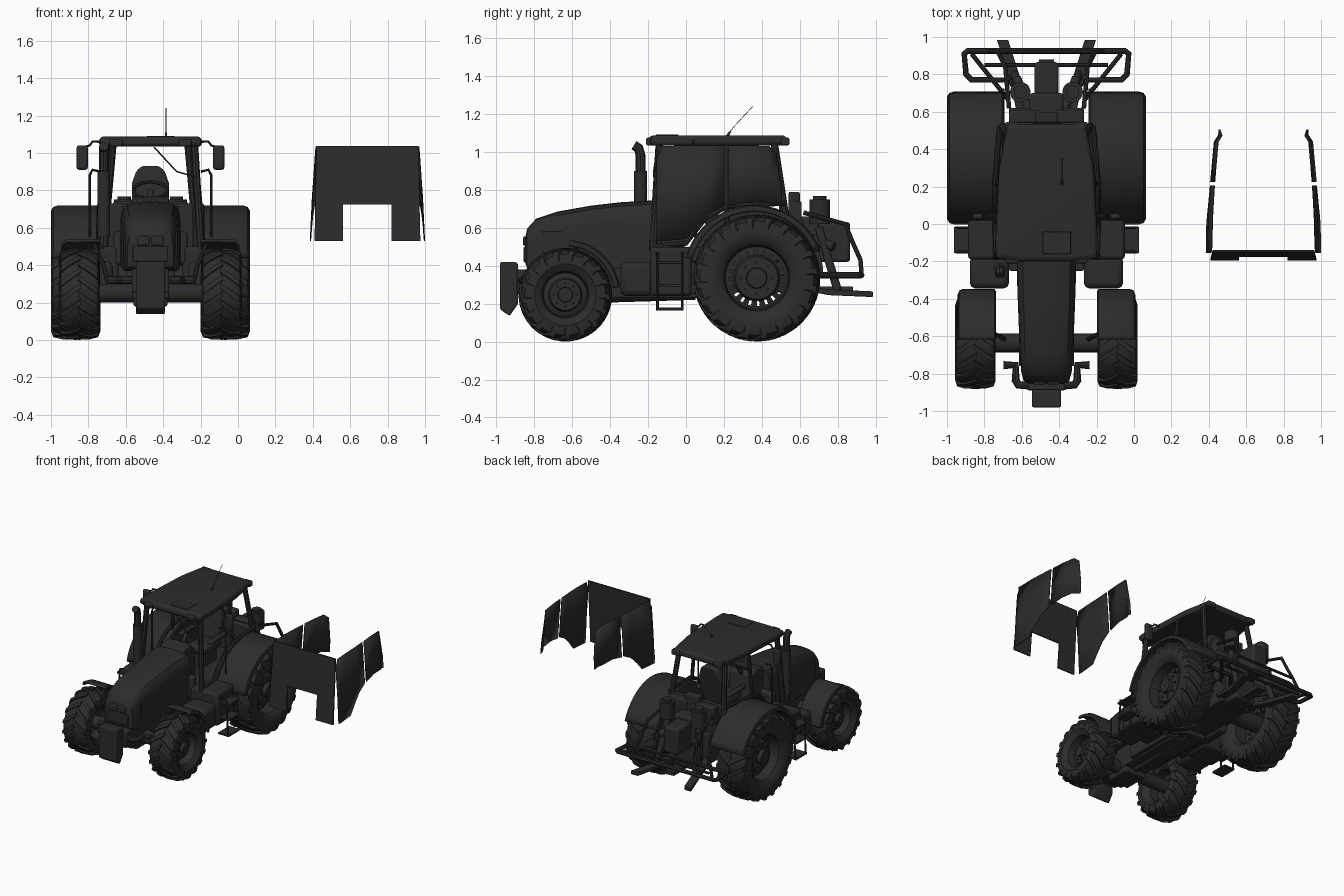
import bpy, bmesh, math
from mathutils import Vector

if "Cube" in bpy.data.objects:
    bpy.data.objects.remove(bpy.data.objects["Cube"], do_unlink=True)

CX = -0.468      # tractor centre line
GX = 0.692       # centre line of the detached glazing

mat = bpy.data.materials.new("dark_charcoal")
mat.use_nodes = True
COL = (0.025, 0.025, 0.025, 1)
mat.diffuse_color = COL
mat.node_tree.nodes["Principled BSDF"].inputs["Base Color"].default_value = COL


def finish(name, bm, mir=False, bevel=0, cx=CX, solid=0):
    bmesh.ops.recalc_face_normals(bm, faces=bm.faces[:])
    me = bpy.data.meshes.new(name)
    bm.to_mesh(me)
    bm.free()
    me.shade_smooth()
    me.set_sharp_from_angle(angle=math.radians(35))
    me.materials.append(mat)
    ob = bpy.data.objects.new(name, me)
    ob.location.x = cx
    bpy.context.collection.objects.link(ob)
    if solid:
        ob.modifiers.new("thickness", 'SOLIDIFY').thickness = solid
    if bevel:
        b = ob.modifiers.new("bevel", 'BEVEL')
        b.width, b.segments = bevel, 2
    if mir:
        ob.modifiers.new("mirror", 'MIRROR').use_mirror_merge = False
    return ob


def loft(name, rings, closed=True, caps=True, **kw):
    """Skin a list of equal-length point rings."""
    bm = bmesh.new()
    vs = [[bm.verts.new(p) for p in r] for r in rings]
    n = len(rings[0])
    for a, b in zip(vs, vs[1:]):
        for i in range(n if closed else n - 1):
            j = (i + 1) % n
            bm.faces.new((a[i], a[j], b[j], b[i]))
    if caps:
        bm.faces.new(vs[0])
        bm.faces.new(vs[-1])
    return finish(name, bm, **kw)


def prism(name, prof, x0, x1, **kw):
    """Extrude a (y, z) outline across x."""
    return loft(name, [[(x, y, z) for y, z in prof] for x in (x0, x1)], **kw)


def box(name, x, y, z, bevel=0.008, **kw):
    (y0, y1), (z0, z1) = y, z
    return prism(name, [(y0, z0), (y1, z0), (y1, z1), (y0, z1)], *x, bevel=bevel, **kw)


def rod(name, a, b, r, r2=None, seg=20, **kw):
    a, b = Vector(a), Vector(b)
    q = (b - a).to_track_quat('Z', 'Y')
    ring = lambda c, rad: [c + q @ Vector((rad * math.cos(t), rad * math.sin(t), 0))
                           for t in (2 * math.pi * i / seg for i in range(seg))]
    return loft(name, [ring(a, r), ring(b, r if r2 is None else r2)], **kw)


def tube(name, pts, r, **kw):
    cu = bpy.data.curves.new(name, 'CURVE')
    cu.dimensions, cu.bevel_depth, cu.bevel_resolution = '3D', r, 2
    cu.use_fill_caps = True
    sp = cu.splines.new('POLY')
    sp.points.add(len(pts) - 1)
    for p, c in zip(sp.points, pts):
        p.co = (*c, 1)
    ob = bpy.data.objects.new(name, cu)
    bm = bmesh.new()
    me = bpy.data.meshes.new_from_object(ob)
    bm.from_mesh(me)
    bpy.data.objects.remove(ob)
    return finish(name, bm, **kw)


def lathe(name, prof, y, z, seg=48, holes=None, **kw):
    """Spin (radius, x) points round a sideways axle; optionally pierce one band."""
    bm = bmesh.new()
    ring = lambda r, x: [bm.verts.new((x, y + r * math.cos(t), z + r * math.sin(t)))
                         for t in (2 * math.pi * i / seg for i in range(seg))]
    vs = [ring(*p) for p in prof]
    for k, (a, b) in enumerate(zip(vs, vs[1:])):
        for i in range(seg):
            if not (k == holes and i % 3 == 0):
                j = (i + 1) % seg
                bm.faces.new((a[i], a[j], b[j], b[i]))
    return finish(name, bm, mir=True, **kw)


def wheel(name, y, R, rim, xc, w, lugs):
    z = R
    q = R - 0.015
    lathe(name + "_tyre", [(rim, xc - .8 * w), (rim + .03, xc - .97 * w), (q - .07, xc - w),
          (q - .02, xc - .92 * w), (q, xc - .6 * w), (q + .004, xc), (q, xc + .6 * w),
          (q - .02, xc + .92 * w), (q - .07, xc + w), (rim + .03, xc + .97 * w),
          (rim, xc + .8 * w)], y, z, 56)
    lathe(name + "_rim", [(rim + .008, xc - .8 * w), (rim - .015, xc - .6 * w), (rim - .02, xc + .1 * w),
          (rim * .8, xc + .15 * w), (rim * .66, xc + .2 * w), (rim * .6, xc + .45 * w),
          (rim * .3, xc + .45 * w), (rim * .28, xc + .7 * w), (.001, xc + .72 * w)],
          y, z, 60, holes=3 if rim > .16 else None)
    lathe(name + "_rim_lip", [(rim - .02, xc + .1 * w), (rim - .012, xc + .7 * w),
          (rim + .008, xc + .84 * w), (rim + .012, xc + .8 * w)], y, z, 56)
    for i in range(8):
        t = math.pi * i / 4
        c = (y + rim * .45 * math.cos(t), z + rim * .45 * math.sin(t))
        rod(name + "_bolt", (xc + .4 * w, *c), (xc + .53 * w, *c), .008, seg=6, mir=True)
    # angled tread bars, staggered left and right
    bm = bmesh.new()
    step = 2 * math.pi / lugs
    for s in (-1, 1):
        for i in range(lugs):
            rows = []
            for f, sw, rt in ((-.06, 0, R), (.5, .5, R - .002), (.9, .85, R - .014), (1.0, .95, R - .045)):
                a = step * (i + (.5 if s > 0 else 0) - sw)
                h = step * .21
                rows.append([bm.verts.new((xc + s * f * w, y - r * math.cos(a + d), z + r * math.sin(a + d)))
                             for r, d in ((rt - .03, -h), (rt, -h * .8), (rt, h * .8), (rt - .03, h))])
            for a, b in zip(rows, rows[1:]):
                for k in range(4):
                    bm.faces.new((a[k], a[k - 1], b[k - 1], b[k]))
            bm.faces.new(rows[0])
            bm.faces.new(rows[-1])
    finish(name + "_tread", bm, mir=True)


def guard(name, cy, cz, r, a0, a1, x0, x1):
    """Curved wheel cover with rounded outer edges."""
    w = x1 - x0
    angles = [math.radians(a0 + (a1 - a0) * i / 20) for i in range(21)]
    loft(name, [[(x0 + f * w, cy + (r - d) * math.cos(t), cz + (r - d) * math.sin(t)) for t in angles]
         for f, d in ((0, .012), (.04, 0), (.88, 0), (.96, .008), (1, .03))], closed=False, caps=False, mir=True, solid=.014)


# wheels and mudguards
wheel("rear_wheel", .373, .335, .185, .40, .132, 20)
wheel("front_wheel", -.636, .247, .135, .38, .108, 17)
guard("rear_fender", .36, .345, .375, 22, 165, .225, .532)
prism("fender_inner_wall", [(.36 + .365 * math.cos(math.pi * i / 20), .345 + .365 * math.sin(math.pi * i / 20))
      for i in range(21)], .225, .24, mir=True)
guard("front_mudguard", -.636, .247, .29, 8, 86, .27, .475)
tube("mudguard_stay", [(.22, -.62, .27), (.25, -.6, .4), (.3, -.58, .51)], .012, mir=True)

# bonnet
rings = []
for y, w, zb, zt in ((-.85, .1, .42, .53), (-.838, .122, .39, .595), (-.79, .135, .37, .648),
                     (-.68, .143, .37, .685), (-.5, .15, .38, .717), (-.34, .156, .39, .735), (-.16, .16, .4, .745)):
    half = [(w, zb), (w, zt - .1), (w * .95, zt - .05), (w * .8, zt - .02), (w * .45, zt - .004)]
    rings.append([(x, y, z) for x, z in half + [(0, zt)] + [(-x, z) for x, z in half[::-1]]])
loft("bonnet", rings)
box("grille", (-.095, .095), (-.856, -.84), (.42, .5), .005)
box("headlight", (.006, .07), (-.859, -.84), (.505, .555), .008, mir=True)
box("side_vent", (.13, .146), (-.76, -.5), (.45, .58), .004, mir=True)

# front weight and carrier
prism("front_weight", [(-.98, .17), (-.93, .135), (-.885, .2), (-.885, .41), (-.9, .42), (-.98, .42)], -.078, .078, bevel=.008)
box("weight_bracket", (-.1, .1), (-.89, -.78), (.25, .38))
tube("front_guard", [(.07, -.865, .32), (.15, -.86, .32), (.165, -.835, .32), (.165, -.755, .32), (.23, -.755, .32)], .022, mir=True)

# chassis and axles
box("engine_block", (-.1, .1), (-.82, 0), (.22, .46))
box("sump", (-.13, .13), (-.45, .1), (.23, .4))
box("gearbox", (-.13, .13), (0, .58), (.26, .5))
box("chassis_rail", (.13, .2), (-.25, .25), (.25, .32), mir=True)
rod("rear_axle", (-.38, .37, .335), (.38, .37, .335), .065)
rod("front_axle", (-.38, -.636, .25), (.38, -.636, .25), .05)
box("axle_pivot", (-.09, .09), (-.74, -.54), (.18, .3))
rod("drive_shaft", (0, -.6, .23), (0, .05, .25), .03)

# fuel tanks and access steps
box("fuel_tank", (.2, .41), (-.345, -.17), (.24, .42), .03, mir=True)
box("cab_side_box", (.17, .42), (-.19, .03), (.24, .5), .02, mir=True)
for z in (.165, .29, .41):
    box("step_tread", (.4, .495), (-.155, -.015), (z, z + .014), .003, mir=True)
for y in (-.15, -.02):
    tube("step_side", [(.485, y, .165), (.47, y, .45), (.38, y, .48)], .007, mir=True)

# cab
box("cab_floor", (-.27, .27), (-.18, .5), (.42, .5), .01)
box("cab_rear_wall", (-.235, .235), (.49, .53), (.45, .73), .01)
box("cowl", (-.2, .2), (-.19, -.13), (.4, .58), .02)
prism("dashboard", [(-.17, .5), (0, .5), (-.02, .72), (-.07, .77), (-.17, .75)], -.1, .1, bevel=.01)
for nm, b, t, r in (("front_pillar", (.27, -.175, .48), (.235, -.14, 1.05), .02),
                    ("middle_pillar", (.275, .215, .6), (.235, .215, 1.05), .014),
                    ("rear_pillar", (.235, .525, .66), (.2, .465, 1.05), .02)):
    rod(nm, b, t, r, seg=8, mir=True)
tube("door_sill", [(.27, -.17, .5), (.275, 0, .52), (.275, .1, .65), (.275, .22, .715), (.25, .52, .73)], .014, mir=True)
loft("roof", [[(x * k, y0 + (y - y0) * k, z) for x, y in
      ((-.27, -.185), (-.15, -.2), (.15, -.2), (.27, -.185), (.275, -.1), (.255, .3), (.21, .535), (-.21, .535), (-.255, .3), (-.275, -.1))]
      for y0, k, z in ((.17, .97, 1.035), (.17, 1, 1.05), (.17, .99, 1.075), (.17, .94, 1.087))], bevel=.004)
box("roof_hatch", (-.02, .13), (-.16, -.04), (1.08, 1.091), .004)
for y in (-.19, .52):
    box("work_light", (.15, .22), (y - .02, y + .025), (1.035, 1.075), .008, mir=True)
tube("antenna", [(.083, .215, 1.085), (.083, .25, 1.13), (.083, .352, 1.24)], .0016)
rod("antenna_base", (.083, .215, 1.08), (.083, .235, 1.11), .008, .004)
tube("wiper", [(.02, -.15, 1.03), (.14, -.17, .9), (.25, -.17, .87)], .004)

# seat and steering wheel
box("seat_cushion", (-.1, .1), (.1, .32), (.6, .67), .025)
back = [(.07, 0), (.1, .12), (.1, .22), (.075, .29), (.045, .315)]
loft("seat_back", [[(x, y + z * .18, .615 + z) for x, z in back + [(-x, z) for x, z in back[::-1]]]
     for y in (.27, .33)], bevel=.012)
box("seat_base", (-.07, .07), (.14, .3), (.49, .61))
box("armrest", (.11, .15), (.12, .33), (.7, .73), .01, mir=True)
tube("steering_wheel", [(.09 * math.cos(t), .02 + .085 * math.sin(t), .8 + .045 * math.sin(t))
     for t in (math.pi * i / 12 for i in range(25))], .01)
rod("steering_column", (0, -.05, .7), (0, .02, .8), .015)

# exhaust, mirrors, handrails
tube("exhaust", [(-.25, -.24, .5), (-.25, -.24, .98), (-.25, -.25, 1.02), (-.25, -.275, 1.035)], .026)
rod("exhaust_silencer", (-.25, -.24, .55), (-.25, -.24, .9), .034)
tube("mirror_arm", [(.25, .04, 1.06), (.31, .04, 1.06), (.325, .04, 1.04), (.36, .04, 1.03)], .006, mir=True)
box("mirror", (.335, .395), (.025, .055), (.91, 1.04), .012, mir=True)
tube("handrail", [(.27, .05, .9), (.31, .05, .91), (.325, .05, .88), (.325, .05, .55)], .007, mir=True)

# rear hitch, tanks and guard frame
box("hitch_housing", (-.09, .09), (.53, .7), (.25, .66), .015)
prism("rear_shelf", [(.52, .6), (.62, .6), (.62, .64), (.52, .66)], -.2, .2, bevel=.008)
box("rear_tool_box", (-.065, .065), (.68, .865), (.42, .63), .015)
rod("air_tank", (.14, .705, .62), (.14, .705, .75), .055, mir=True)
rod("tank_cap", (.14, .705, .74), (.14, .705, .768), .035, mir=True)
box("rear_lamp_box", (.04, .2), (.54, .61), (.62, .74), .01, mir=True)
box("valve_block", (-.06, .06), (.54, .6), (.66, .79), .01)
loft("lower_link", [[(x + d, y, z + e) for d, e in ((-.03, -.015), (.03, -.015), (.03, .015), (-.03, .015))]
     for x, y, z in ((.12, .55, .3), (.16, .75, .26), (.235, .985, .25))], mir=True, bevel=.004)
rod("lift_rod", (.17, .8, .27), (.14, .7, .6), .022, mir=True)
rod("lift_arm", (.09, .6, .56), (.16, .78, .5), .025, mir=True)
rod("top_link", (0, .6, .5), (0, .84, .44), .022)
box("drawbar", (-.04, .04), (.4, .88), (.26, .29), .004)
tube("guard_frame", [(.12, .67, .35), (.2, .77, .35), (.4, .77, .35), (.43, .8, .35), (.44, .91, .35), (.42, .925, .35), (0, .925, .35)], .016, mir=True)
tube("guard_brace", [(.2, .66, .35), (.4, .91, .35)], .012, mir=True)
tube("guard_cross_bar", [(-.33, .85, .35), (.33, .85, .35)], .01)
tube("guard_upright", [(.2, .62, .68), (.22, .84, .62), (.24, .88, .52), (.26, .92, .43), (.3, .925, .36)], .012, mir=True)
tube("guard_top_bar", [(-.26, .92, .43), (.26, .92, .43)], .01)


# detached glazing set beside the tractor
def side_pane(name, cols):
    x = lambda y, z: .308 - .09 * max(0, y + .1) ** 1.6 - .03 * ((z - .53) / .5) ** 1.3 - (.02 if y > .47 else 0)
    rows = [[(x(y, z), y, z) for z in (zb, (zb + zt) / 2, zt)] for y, zb, zt in cols]
    loft(name, rows, closed=False, caps=False, mir=True, cx=GX, solid=.005)


side_pane("door_glass", [(-.155, .53, .97), (-.125, .53, 1.03), (0, .54, 1.035), (.05, .6, 1.035), (.12, .67, 1.035), (.205, .715, 1.035)])
side_pane("quarter_glass", [(.225, .715, 1.035), (.33, .735, 1.035), (.44, .73, 1.03), (.475, .72, 1.0), (.505, .71, .8)])
pane = [(.283, .53), (.13, .53), (.13, .725), (-.13, .725), (-.13, .53), (-.283, .53), (-.272, 1.038), (.272, 1.038)]
loft("windscreen", [[(x, -.195 + .09 * (z - .53) + t, z) for x, z in pane] for t in (0, .01)], cx=GX)
